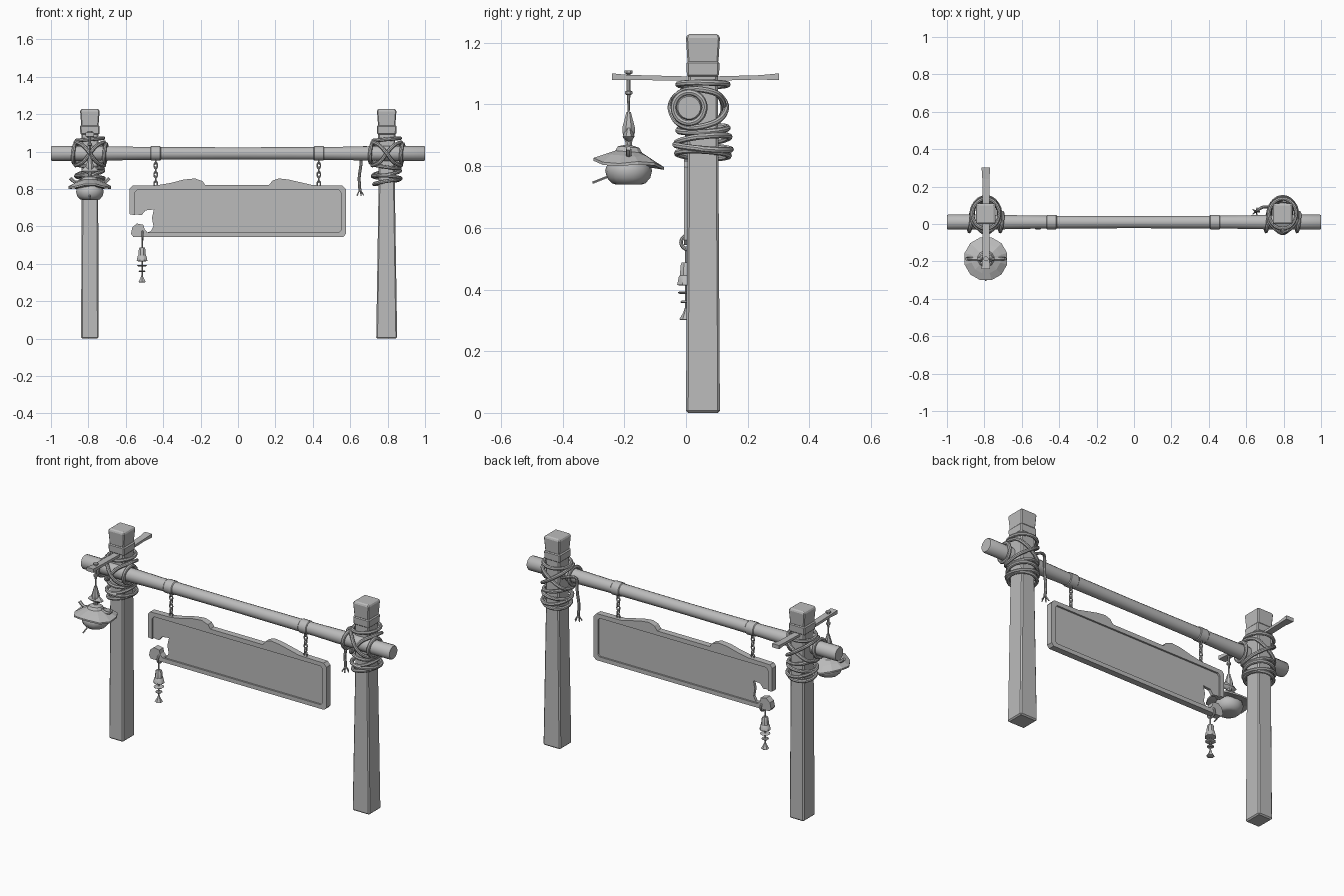
import bpy, bmesh, math
from mathutils import Vector

cube = bpy.data.objects.get("Cube")
if cube:
    bpy.data.objects.remove(cube, do_unlink=True)

GREY = (0.5, 0.5, 0.5, 1)
mat = bpy.data.materials.new("plain grey")
mat.use_nodes = True
mat.diffuse_color = GREY
mat.node_tree.nodes["Principled BSDF"].inputs["Base Color"].default_value = GREY


def finish(name, bm, smooth=True):
    bmesh.ops.recalc_face_normals(bm, faces=bm.faces)
    me = bpy.data.meshes.new(name)
    bm.to_mesh(me)
    bm.free()
    ob = bpy.data.objects.new(name, me)
    bpy.context.collection.objects.link(ob)
    me.materials.append(mat)
    if smooth:
        bpy.ops.object.select_all(action='DESELECT')
        ob.select_set(True)
        bpy.context.view_layer.objects.active = ob
        bpy.ops.object.shade_smooth_by_angle(angle=math.radians(35))
    return ob


def skin(bm, rings, closed=False):
    """Bridge equal rings of points, capping the ends of an open strip."""
    vs = [[bm.verts.new(p) for p in r] for r in rings]
    n = len(vs[0])
    for i in range(len(vs) if closed else len(vs) - 1):
        a, b = vs[i], vs[(i + 1) % len(vs)]
        for k in range(n):
            bm.faces.new((a[k], a[(k + 1) % n], b[(k + 1) % n], b[k]))
    if not closed:
        bm.faces.new(vs[0])
        bm.faces.new(vs[-1])


def lathe(name, profile, at, sides=12, sx=1, sy=1, axis='z', smooth=True):
    """Turn (radius, height) pairs about an axis."""
    bm, rings = bmesh.new(), []
    for r, h in profile:
        ring = []
        for k in range(sides):
            t = math.tau * (k + 0.5) / sides
            u, v = r * sx * math.cos(t), r * sy * math.sin(t)
            ring.append(Vector(at) + Vector((u, v, h) if axis == 'z' else (h, u, v)))
        rings.append(ring)
    skin(bm, rings)
    return finish(name, bm, smooth)


def tube(name, pts, r, closed=False, sides=8, steps=5):
    """Round rope along a smooth path through the points."""
    pts = [Vector(p) for p in pts]
    n, path = len(pts), []
    pick = (lambda i: pts[i % n]) if closed else (lambda i: pts[max(0, min(n - 1, i))])
    for i in range(n if closed else n - 1):
        a, b, c, d = (pick(i + k) for k in (-1, 0, 1, 2))
        for s in range(steps):
            t = s / steps
            path.append(0.5 * (2 * b + (c - a) * t + (2 * a - 5 * b + 4 * c - d) * t * t
                               + (3 * b - a - 3 * c + d) * t ** 3))
    if not closed:
        path.append(pts[-1])
    m, rings, normal = len(path), [], None
    for i, p in enumerate(path):
        q0, q1 = (path[i - 1], path[(i + 1) % m]) if closed else (path[max(0, i - 1)], path[min(m - 1, i + 1)])
        d = (q1 - q0).normalized()
        if normal is None:
            normal = d.orthogonal()
        normal = (normal - d * normal.dot(d)).normalized()
        side = d.cross(normal)
        rings.append([p + r * (math.cos(math.tau * k / sides) * normal
                               + math.sin(math.tau * k / sides) * side) for k in range(sides)])
    bm = bmesh.new()
    skin(bm, rings, closed)
    return finish(name, bm)


def loop(name, at, rx, ry, r, tilt_x=0, tilt_y=0, plane='xy'):
    """Closed elliptical rope; tilts raise it along each direction."""
    pts = []
    for k in range(12):
        u, v = math.cos(math.tau * k / 12), math.sin(math.tau * k / 12)
        w = tilt_x * u + tilt_y * v
        off = {'xy': (rx * u, ry * v, w), 'yz': (w, rx * u, ry * v), 'xz': (rx * u, w, ry * v)}[plane]
        pts.append(Vector(at) + Vector(off))
    return tube(name, pts, r, True, steps=3)


def plate(name, outline, y0, y1):
    """Front-facing outline given thickness."""
    bm = bmesh.new()
    skin(bm, [[(x, y, z) for x, z in outline] for y in (y0, y1)])
    return finish(name, bm, False)


def block(name, cx, cy, sections, bevel):
    """Square timber from (z, half width, half depth) sections."""
    bm = bmesh.new()
    skin(bm, [[(cx + sx * hx, cy + sy * hy, z) for sx, sy in ((-1, -1), (1, -1), (1, 1), (-1, 1))]
              for z, hx, hy in sections])
    ob = finish(name, bm, False)
    mod = ob.modifiers.new("worn edges", 'BEVEL')
    mod.width, mod.segments, mod.angle_limit = bevel, 1, math.radians(40)
    mod.limit_method = 'ANGLE'


# Posts with caps and rope lashings
PY, BEAM_Y, BEAM_Z = 0.055, 0.01, 0.99
for side, px, foot, neck in (("right", -0.792, 0.047, 0.044), ("left", 0.795, 0.056, 0.043)):
    block(side + "_post", px, PY, [(0, foot, 0.055), (0.85, neck, 0.05), (1.1, 0.046, 0.048)], 0.007)
    block(side + "_post_band", px, PY, [(1.09, 0.051, 0.052), (1.14, 0.053, 0.054)], 0.006)
    block(side + "_post_cap", px, PY, [(1.135, 0.046, 0.05), (1.215, 0.052, 0.055), (1.228, 0.046, 0.05)], 0.005)
    for i, (z, rx, ry, tx, ty) in enumerate(((1.065, 0.072, 0.08, 0.006, 0), (0.92, 0.07, 0.08, -0.01, 0.004),
                                             (0.885, 0.072, 0.086, 0.012, 0.01), (0.862, 0.075, 0.09, -0.006, -0.008),
                                             (0.838, 0.068, 0.084, 0.012, -0.004))):
        loop(f"{side}_post_rope_{i}", (px, PY, z), rx, ry, 0.01, tx, ty)
    for i, s in enumerate((-1, 1)):
        tube(f"{side}_cross_rope_{i}",
             [(px - s * 0.075, 0.02, 1.05), (px - s * 0.035, -0.03, 1.03), (px, -0.042 - i * 0.008, BEAM_Z),
              (px + s * 0.035, -0.03, 0.945), (px + s * 0.075, 0.02, 0.925), (px + s * 0.066, 0.1, 0.945),
              (px, 0.122 + i * 0.008, BEAM_Z), (px - s * 0.066, 0.1, 1.035)], 0.01, True)
        loop(f"{side}_beam_rope_{i}", (px + s * 0.083, BEAM_Y, BEAM_Z), 0.05, 0.05, 0.01, 0.006, 0.004, 'yz')

# Beam with worn ends and collars over the chains
lathe("beam", [(0.037, -1), (0.041, -0.994), (0.04, -0.75), (0.035, -0.5), (0.033, 0),
               (0.035, 0.5), (0.04, 0.75), (0.041, 0.994), (0.037, 1)],
      (0, BEAM_Y, BEAM_Z), 16, axis='x')
for i, cx in enumerate((-0.44, 0.432)):
    lathe(f"beam_collar_{i}", [(0.035, -0.028), (0.039, -0.024), (0.039, 0.024), (0.035, 0.028)],
          (cx, BEAM_Y, BEAM_Z), 16, axis='x')
    for k in range(6):
        loop(f"chain_{i}_link_{k}", (cx, BEAM_Y, 0.95 - k * 0.0245),
             0.009, 0.016, 0.0038, plane='xz' if k % 2 else 'yz')

# Hanging board: raised broken frame around a thinner panel
frame = [(-.58, .665), (-.58, .80), (-.565, .817), (-.43, .82), (-.36, .832), (-.29, .85), (-.23, .856),
         (-.19, .842), (-.175, .82), (.165, .82), (.185, .845), (.22, .856), (.27, .85), (.35, .832),
         (.4, .82), (.56, .817), (.578, .797), (.578, .56), (.563, .544), (-.56, .544), (-.572, .56),
         (-.565, .595), (-.54, .615), (-.505, .608), (-.5, .585), (-.485, .568),
         (.54, .568), (.551, .58), (.551, .78), (.54, .794), (-.54, .794), (-.552, .78), (-.552, .66)]
plate("sign_frame", frame, -0.007, 0.03)
panel = [(-.56, .8), (.56, .8), (.56, .56), (-.5, .56), (-.465, .575), (-.452, .6), (-.46, .645),
         (-.45, .69), (-.495, .685), (-.515, .66), (-.56, .665)]
plate("sign_panel", panel, 0.003, 0.02)

# Charm hanging from the broken corner
CX, CY = -0.513, 0.0
loop("charm_ring", (CX + 0.003, 0.011, 0.553), 0.027, 0.024, 0.006, plane='yz')
tube("charm_cord", [(CX, CY, 0.54), (CX, CY, 0.45), (CX, CY, 0.33)], 0.004)
lathe("charm_bell", [(0.014, 0.488), (0.018, 0.483), (0.022, 0.445), (0.025, 0.442), (0.031, 0.415), (0.022, 0.413)], (CX, CY, 0), 8)
for i, (z, r) in enumerate(((0.39, 0.029), (0.36, 0.02))):
    lathe(f"charm_disc_{i}", [(r * 0.8, z - 0.004), (r, z), (r * 0.8, z + 0.004)], (CX, CY, 0), 8)
lathe("charm_tail", [(0.004, 0.34), (0.009, 0.325), (0.022, 0.303), (0.018, 0.301)], (CX, CY, 0), 6)

# Loose rope end behind the beam
tube("loose_rope", [(0.74, 0.09, 1.0), (0.69, 0.09, 1.02), (0.66, 0.072, 1.01), (0.657, 0.068, 0.93),
                    (0.648, 0.066, 0.86), (0.652, 0.066, 0.79)], 0.008)
for i in range(5):
    a = math.tau * i / 5
    tube(f"frayed_strand_{i}", [(0.652, 0.066, 0.8), (0.652 + 0.008 * math.cos(a), 0.066 + 0.008 * math.sin(a), 0.785),
                                (0.652 + 0.02 * math.cos(a), 0.066 + 0.02 * math.sin(a), 0.765)], 0.0035, sides=5)

# Lantern arm, a thin strip with flared ends
LX, LY = -0.792, -0.186
bm = bmesh.new()
skin(bm, [[(LX + sx * w, y, z + sz * h) for sx, sz in ((-1, -1), (1, -1), (1, 1), (-1, 1))]
          for y, w, z, h in ((-0.24, 0.023, 1.09, 0.011), (-0.19, 0.019, 1.088, 0.008), (0.05, 0.019, 1.083, 0.007),
                             (0.24, 0.019, 1.088, 0.007), (0.302, 0.023, 1.09, 0.011))])
finish("lantern_arm", bm, False)

# Lantern: hanger, finial, brimmed roof and bowl
lathe("lantern_hanger", [(0.014, 1.11), (0.014, 1.102), (0.007, 1.098), (0.007, 1.045), (0.013, 1.042),
                         (0.013, 1.034), (0.006, 1.03), (0.003, 0.96)], (LX, LY, 0), 8)
lathe("lantern_finial", [(0.008, 0.975), (0.022, 0.925), (0.022, 0.91), (0.011, 0.875), (0.014, 0.85)], (LX, LY, 0), 8)
lathe("lantern_finial_leaf", [(0.01, 0.935), (0.05, 0.897), (0.045, 0.892), (0.012, 0.88)], (LX, LY, 0), 8, sy=0.42)
roof = lathe("lantern_roof", [(0.012, 0.868), (0.036, 0.862), (0.045, 0.847), (0.08, 0.833), (0.118, 0.812),
                              (0.118, 0.803), (0.07, 0.807)], (LX, LY, 0), 12, smooth=False)
for v in roof.data.vertices:  # sagging, slightly tilted brim
    v.co.z -= 0.08 * (v.co.y - LY)
    v.co.z += 0.008 * math.sin(3 * math.atan2(v.co.y - LY, v.co.x - LX)) * (v.co.z < 0.83)
for s in (-1, 1):
    tube(f"lantern_roof_horn_{s}", [(LX + s * 0.03, LY, 0.85), (LX + s * 0.075, LY, 0.836),
                                    (LX + s * 0.105, LY, 0.858)], 0.009, sides=6)
lathe("lantern_bowl", [(0.06, 0.815), (0.072, 0.8), (0.076, 0.785), (0.07, 0.762), (0.055, 0.745),
                       (0.04, 0.74)], (LX, LY, 0), 14)
tube("lantern_stick", [(LX, LY - 0.05, 0.773), (LX, LY - 0.117, 0.746)], 0.004, sides=5)
